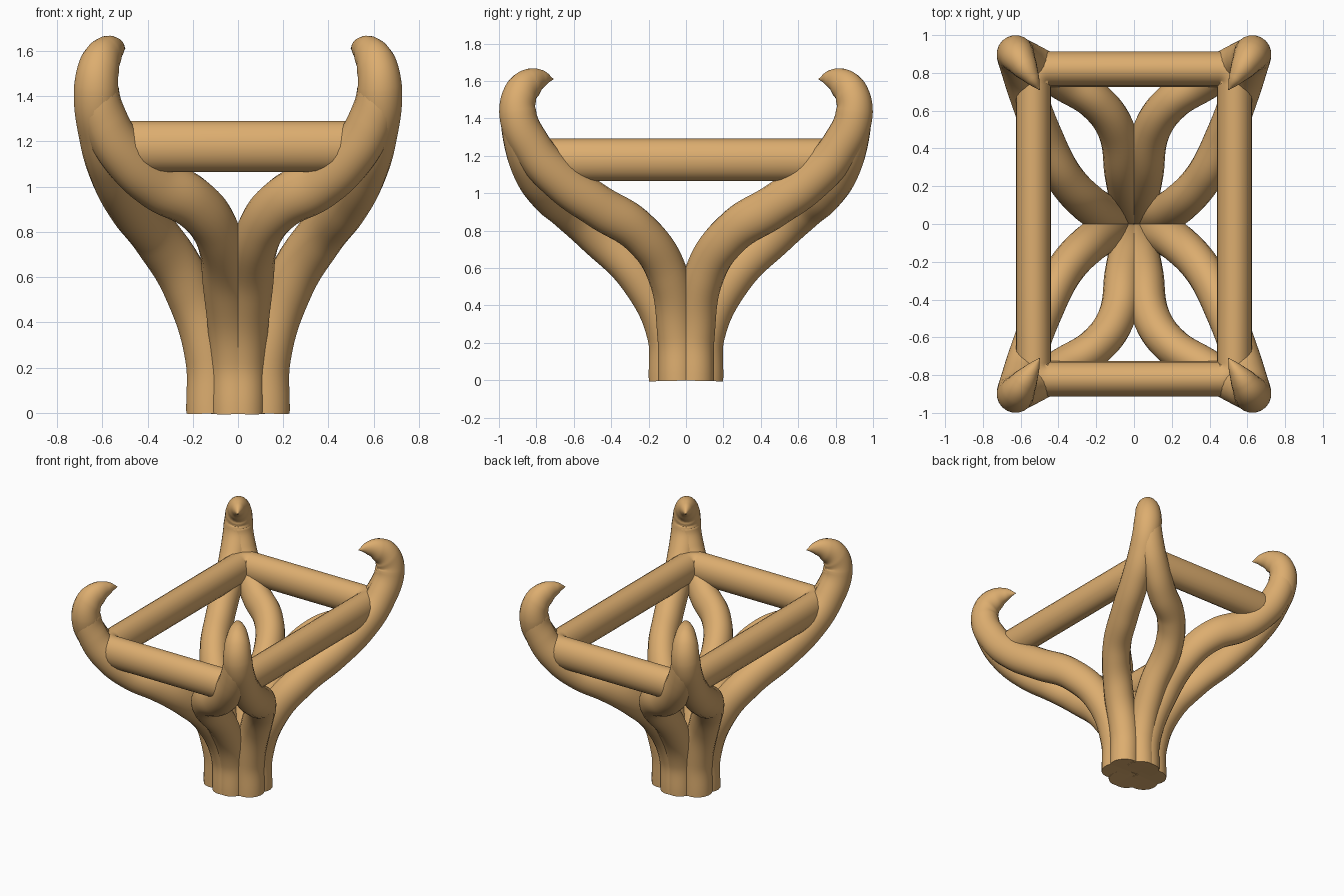
import bpy
from math import sin, cos, pi

if "Cube" in bpy.data.objects:
    bpy.data.objects.remove(bpy.data.objects["Cube"])

STRETCH = 1.2   # tubes are slightly taller than wide

mat = bpy.data.materials.new("warm_wood")
mat.diffuse_color = (0.72, 0.42, 0.16, 1)
mat.use_nodes = True
mat.node_tree.nodes["Principled BSDF"].inputs["Base Color"].default_value = mat.diffuse_color


def tube(name, points, radius, kind='BEZIER', cyclic=False):
    """Round tube along (x, y, z, radius factor) points."""
    cu = bpy.data.curves.new(name, 'CURVE')
    cu.dimensions = '3D'
    cu.bevel_depth = radius
    cu.bevel_resolution = 8
    cu.resolution_u = 10
    cu.use_fill_caps = not cyclic
    sp = cu.splines.new(kind)
    pts = sp.bezier_points if kind == 'BEZIER' else sp.points
    pts.add(len(points) - 1)
    for p, (x, y, z, r) in zip(pts, points):
        p.radius = r
        if kind == 'BEZIER':
            p.co = (x, y, z / STRETCH)
            p.handle_left_type = p.handle_right_type = 'AUTO'
        else:
            p.co = (x, y, z / STRETCH, 1)
    sp.use_cyclic_u = cyclic
    sp.use_smooth = True
    cu.materials.append(mat)
    ob = bpy.data.objects.new(name, cu)
    ob.scale = (1, 1, STRETCH)
    bpy.context.collection.objects.link(ob)
    return ob


# Strand rising from the side of the trunk and ending in the curled tip
side_strand = [
    (.125, .045, 0, 1.05), (.13, .05, .25, 1.05), (.23, .10, .57, 1.05),
    (.37, .25, .79, 1), (.48, .47, .93, 1), (.56, .68, 1.08, 1),
    (.605, .82, 1.24, 1), (.627, .9, 1.43, 1), (.612, .882, 1.53, .9),
    (.575, .825, 1.59, .68), (.535, .765, 1.612, .38), (.5, .71, 1.61, .02)]

# Strand rising from the front/back of the trunk, merging into the same tip
end_strand = [
    (.02, .1, 0, 1), (.025, .11, .25, 1), (.055, .26, .56, 1),
    (.095, .5, .8, 1), (.2, .645, .93, 1), (.37, .75, 1.02, 1),
    (.50, .83, 1.14, 1), (.585, .875, 1.28, 1), (.622, .895, 1.43, .95),
    (.612, .882, 1.52, .75)]

for sx, xn in ((-1, "left"), (1, "right")):
    for sy, yn in ((-1, "front"), (1, "back")):
        for label, path in (("side_strand", side_strand), ("end_strand", end_strand)):
            tube(f"{label}_{yn}_{xn}",
                 [(sx * x, sy * y, z, r) for x, y, z, r in path], .1)

# Rectangular rail with small rounded corners
rail = []
R = .08
for i, (sx, sy) in enumerate(((1, 1), (-1, 1), (-1, -1), (1, -1))):
    for k in range(7):
        a = i * pi / 2 + k * pi / 12
        rail.append((sx * (.532 - R) + R * cos(a), sy * (.82 - R) + R * sin(a), 1.178, 1))
tube("top_rail", rail, .094, kind='POLY', cyclic=True)
